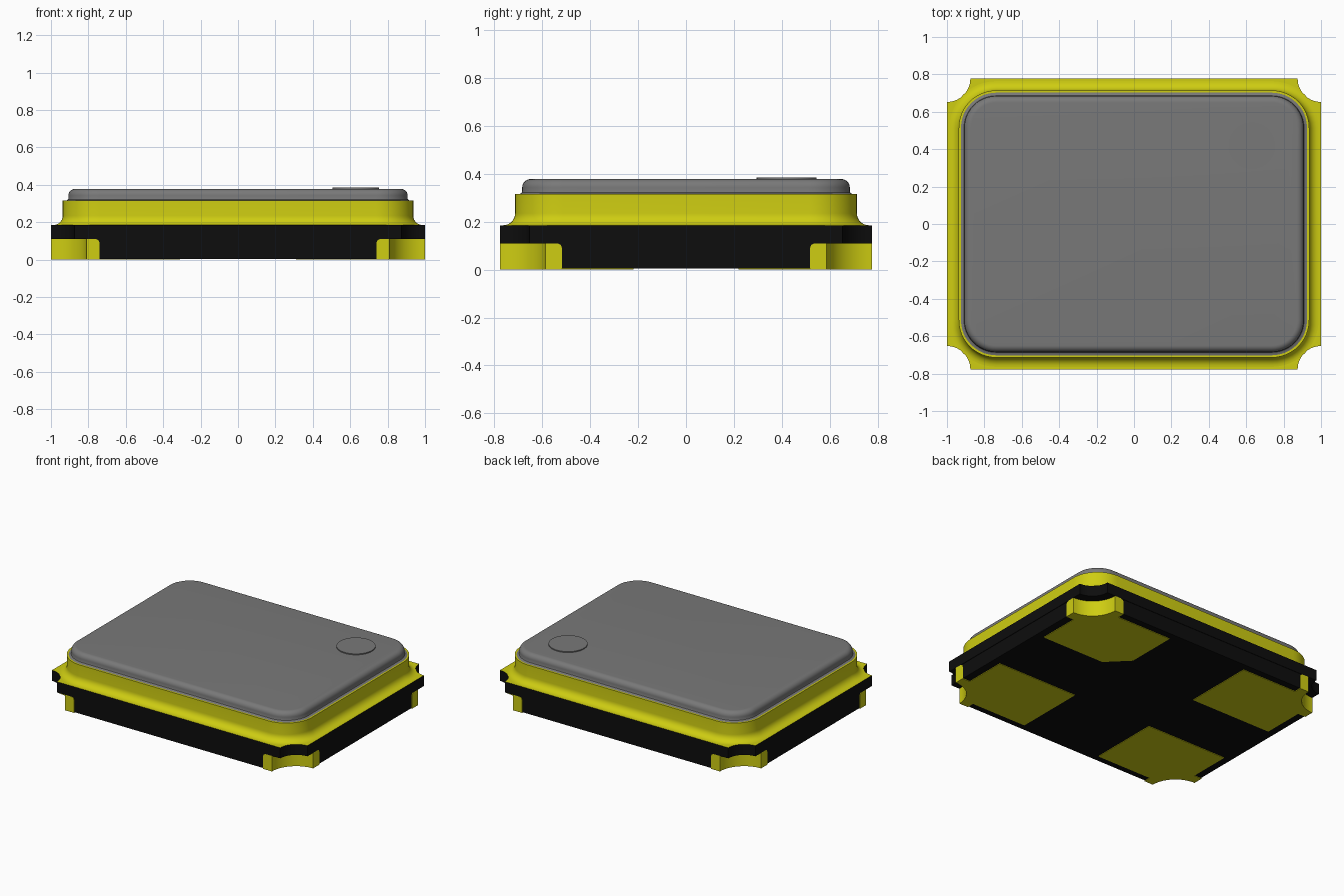
import bpy, bmesh, math

if "Cube" in bpy.data.objects:
    bpy.data.objects.remove(bpy.data.objects["Cube"], do_unlink=True)


def material(name, rgb, rough=0.5):
    m = bpy.data.materials.new(name)
    m.use_nodes = True
    m.diffuse_color = (*rgb, 1)
    bsdf = m.node_tree.nodes["Principled BSDF"]
    bsdf.inputs["Base Color"].default_value = (*rgb, 1)
    bsdf.inputs["Roughness"].default_value = rough
    return m


BLACK = material("black ceramic", (0.004, 0.004, 0.004))
GOLD = material("gold plating", (0.62, 0.61, 0.006))
GREY = material("grey lid metal", (0.19, 0.19, 0.19))

HX, HY = 1.0, 0.7775        # body half sizes
R_UP, R_LOW = 0.125, 0.19   # corner notch radii
Z_LOW, Z_UP = 0.11, 0.185   # tops of the two ceramic layers


def finish(name, bm, mats, smooth=True):
    bmesh.ops.recalc_face_normals(bm, faces=bm.faces[:])
    me = bpy.data.meshes.new(name)
    bm.to_mesh(me)
    bm.free()
    for m in mats:
        me.materials.append(m)
    ob = bpy.data.objects.new(name, me)
    bpy.context.collection.objects.link(ob)
    if smooth:
        bpy.ops.object.select_all(action='DESELECT')
        ob.select_set(True)
        bpy.context.view_layer.objects.active = ob
        bpy.ops.object.shade_smooth_by_angle(angle=math.radians(35))
    return ob


def loft(bm, rings):
    """Skin closed rings of equal length and cap both ends."""
    loops = [[bm.verts.new(p) for p in ring] for ring in rings]
    n = len(loops[0])
    for a, b in zip(loops, loops[1:]):
        for i in range(n):
            j = (i + 1) % n
            bm.faces.new((a[i], a[j], b[j], b[i]))
    bm.faces.new(loops[0][::-1])
    bm.faces.new(loops[-1])


def prism(bm, pts, z0, z1):
    loft(bm, [[(x, y, z) for x, y in pts] for z in (z0, z1)])


def notch(r, inset=0.0, steps=14):
    """Arc of the +x +y corner notch, from the back edge to the side edge."""
    rr = r + inset
    a0 = math.asin(inset / rr)
    out = []
    for i in range(steps + 1):
        a = math.pi + a0 + (math.pi / 2 - 2 * a0) * i / steps
        out.append((HX + rr * math.cos(a), HY + rr * math.sin(a)))
    return out


def notched_outline(r, inset=0.0):
    arc = notch(r, inset)
    pts = []
    for sx, sy in ((1, 1), (1, -1), (-1, -1), (-1, 1)):
        corner = [(x * sx, y * sy) for x, y in arc]
        pts += corner if sx * sy > 0 else corner[::-1]
    return pts


def rounded_rect(hx, hy, r, z, steps=12):
    pts = []
    for k, (sx, sy) in enumerate(((1, 1), (-1, 1), (-1, -1), (1, -1))):
        for i in range(steps + 1):
            a = math.pi / 2 * (k + i / steps)
            pts.append((sx * (hx - r) + r * math.cos(a),
                        sy * (hy - r) + r * math.sin(a), z))
    return pts


# Lower ceramic layer, set slightly behind the plating
bm = bmesh.new()
prism(bm, notched_outline(R_LOW, 0.004), 0.004, Z_LOW)
finish("lower_ceramic_layer", bm, [BLACK])

# Upper ceramic layer with a plated top face
bm = bmesh.new()
prism(bm, notched_outline(R_UP), Z_LOW, Z_UP)
upper = finish("upper_ceramic_layer", bm, [BLACK, GOLD])
for f in upper.data.polygons:
    f.material_index = 1 if f.normal.z > 0.9 else 0

# Seal ring with a flared foot
foot = 0.05
profile = []
for i in range(9):
    a = math.pi / 2 * i / 8
    profile.append((foot * (1 - math.sin(a)), Z_UP + foot * (1 - math.cos(a))))
profile.append((0, 0.315))
bm = bmesh.new()
loft(bm, [rounded_rect(0.937 + d, 0.714 + d, 0.2 + d, z) for d, z in profile])
finish("seal_ring", bm, [GOLD])

# Lid with a small flared rim and a rounded top edge
edge = 0.035
profile = [(0.018, 0.315), (0.008, 0.317), (0.002, 0.321), (0, 0.327)]
for i in range(9):
    a = math.pi / 2 * i / 8
    profile.append((edge * (math.cos(a) - 1), 0.378 - edge + edge * math.sin(a)))
bm = bmesh.new()
loft(bm, [rounded_rect(0.907 + d, 0.684 + d, 0.17 + d, z) for d, z in profile])
finish("lid", bm, [GREY])

# Round orientation mark on the lid
bm = bmesh.new()
prism(bm, [(0.63 + 0.125 * math.cos(math.tau * i / 48),
            0.42 + 0.125 * math.sin(math.tau * i / 48)) for i in range(48)],
      0.376, 0.385)
finish("orientation_mark", bm, [GREY])

# Corner terminals: plated notch walls and bottom pads
TAB = 0.07
TX, TY = HX - R_LOW - TAB, HY - R_LOW - TAB
arc_out = notch(R_LOW)
arc_in = notch(R_LOW, 0.01)
r = 0.02
ends = [(0, Z_LOW - r), (r * 0.3, Z_LOW - r * 0.3), (r, Z_LOW)]
outer = ([(TX + d, HY, z) for d, z in ends] + [(x, y, Z_LOW) for x, y in arc_out]
         + [(HX, TY + d, z) for d, z in ends[::-1]])
inner = ([(TX + d, HY - 0.01, z) for d, z in ends] + [(x, y, Z_LOW) for x, y in arc_in]
         + [(HX - 0.01, TY + d, z) for d, z in ends[::-1]])

for sx, sy, where in ((1, 1, "back_left"), (1, -1, "front_left"),
                      (-1, 1, "back_right"), (-1, -1, "front_right")):
    # Wall plating, thin strip following the notch
    bm = bmesh.new()
    loft(bm, [[(sx * o[0], sy * o[1], 0), (sx * o[0], sy * o[1], o[2]),
               (sx * i[0], sy * i[1], i[2]), (sx * i[0], sy * i[1], 0)]
              for o, i in zip(outer, inner)])
    finish("terminal_wall_" + where, bm, [GOLD])

    # Bottom pad, with a cut inner corner marking the first terminal
    x0, x1, y0, y1 = 0.31, 0.94, 0.22, 0.725
    cut = 0.14
    inner_corner = [(x0 + cut, y0), (x0, y0 + cut)] if where == "back_left" else [(x0, y0)]
    pad = (inner_corner + [(x0, y1), (TX, y1), (TX, HY - 0.002)]
           + notch(R_LOW, 0.002) + [(HX - 0.002, TY), (x1, TY), (x1, y0)])
    bm = bmesh.new()
    prism(bm, [(sx * x, sy * y) for x, y in pad], 0.0, 0.006)
    finish("bottom_pad_" + where, bm, [GOLD], smooth=False)
